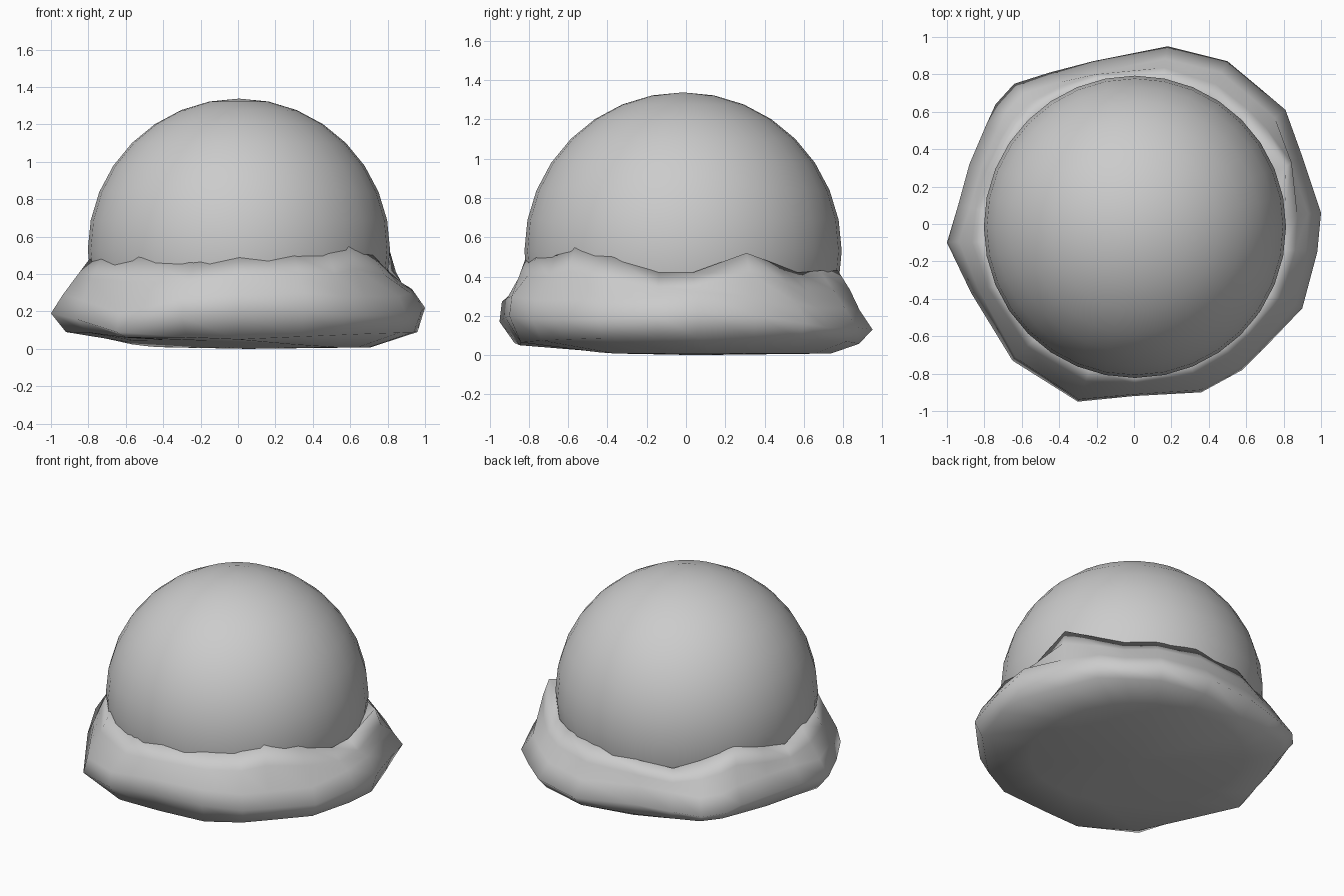
import bpy, bmesh
from mathutils import Vector

if "Cube" in bpy.data.objects:
    bpy.data.objects.remove(bpy.data.objects["Cube"], do_unlink=True)

grey = bpy.data.materials.new("plain grey")
grey.use_nodes = True
colour = (0.6, 0.6, 0.6, 1)
grey.diffuse_color = colour
grey.node_tree.nodes["Principled BSDF"].inputs["Base Color"].default_value = colour


def make_object(name, bm):
    """Turn a bmesh into a smooth grey object."""
    bmesh.ops.recalc_face_normals(bm, faces=bm.faces[:])
    mesh = bpy.data.meshes.new(name)
    bm.to_mesh(mesh)
    bm.free()
    mesh.materials.append(grey)
    mesh.shade_smooth()
    obj = bpy.data.objects.new(name, mesh)
    bpy.context.scene.collection.objects.link(obj)
    return obj


# Dome: a round ball whose hidden lower part is cut away
dome_centre = Vector((0.005, -0.015, 0.53))
dome_radius = 0.808
bm = bmesh.new()
bmesh.ops.create_uvsphere(bm, u_segments=32, v_segments=16, radius=dome_radius)
bmesh.ops.translate(bm, verts=bm.verts[:], vec=dome_centre)
bmesh.ops.bisect_plane(bm, geom=bm.verts[:] + bm.edges[:] + bm.faces[:],
                       plane_co=(0, 0, 0.2), plane_no=(0, 0, 1), clear_inner=True)
make_object("dome", bm)

# Base: uneven folds around the dome, counter-clockwise from +x
# Each fold: rim x, rim y, lip height, rim height, in hundredths
folds = [
    (100, 6, 42, 22), (90, 36, 52, 20), (81, 61, 46, 16), (68, 72, 42, 14),
    (50, 87, 43, 14), (18, 95, 43, 13), (-22, 87, 41, 16), (-45, 81, 38, 15),
    (-64, 75, 43, 14), (-74, 64, 47, 15), (-79, 53, 51, 18), (-88, 32, 46, 20),
    (-94, 10, 42, 20), (-100, -10, 48, 19), (-87, -37, 48, 16), (-65, -73, 49, 9),
    (-30, -95, 46, 17), (0, -92, 49, 19), (36, -90, 50, 20), (58, -78, 51, 18),
    (70, -66, 55, 18), (90, -45, 50, 18), (98, -15, 42, 20),
]
flared_fold = 1

rings = [[] for _ in range(7)]
bm = bmesh.new()
count = len(folds)
for i, fold in enumerate(folds):
    x, y, lip, wide = (value / 100 for value in fold)
    rim = Vector((x, y, 0))
    out = rim.normalized()
    inner = Vector((dome_centre.x, dome_centre.y, 0))
    lip_point = inner + out * (0.87 if i == flared_fold else 0.803)
    # the front wall is steeper, and the underside lifts at the front left
    bulge = 0.93 + 0.06 * max(0, -out.y)
    lift = 0.04 * max(0, -out.x * 0.7 - out.y * 0.7)
    low_edge = min(wide - 0.03, 0.05 + 0.04 * abs(out.x))
    profile = [
        (inner + out * 0.72, lip - 0.12),
        (lip_point, lip),
        (lip_point.lerp(rim, 0.35), lip + (wide - lip) * 0.33),
        (rim * bulge, wide + 0.1),
        (rim, wide),
        (rim * (0.92 + 0.04 * max(0, out.x)), low_edge),
        (Vector((0.05, 0.09, 0)) + out * 0.66, 0.008 + lift),
    ]
    for ring, (point, z) in zip(rings, profile):
        ring.append(bm.verts.new((point.x, point.y, z)))

for upper, lower in zip(rings, rings[1:]):
    for i in range(count):
        j = (i + 1) % count
        bm.faces.new((upper[i], upper[j], lower[j], lower[i]))

# Shallow underside
middle = bm.verts.new((0.05, 0.05, 0))
foot = rings[-1]
for i in range(count):
    bm.faces.new((foot[i], foot[(i + 1) % count], middle))
make_object("folded_base", bm)
